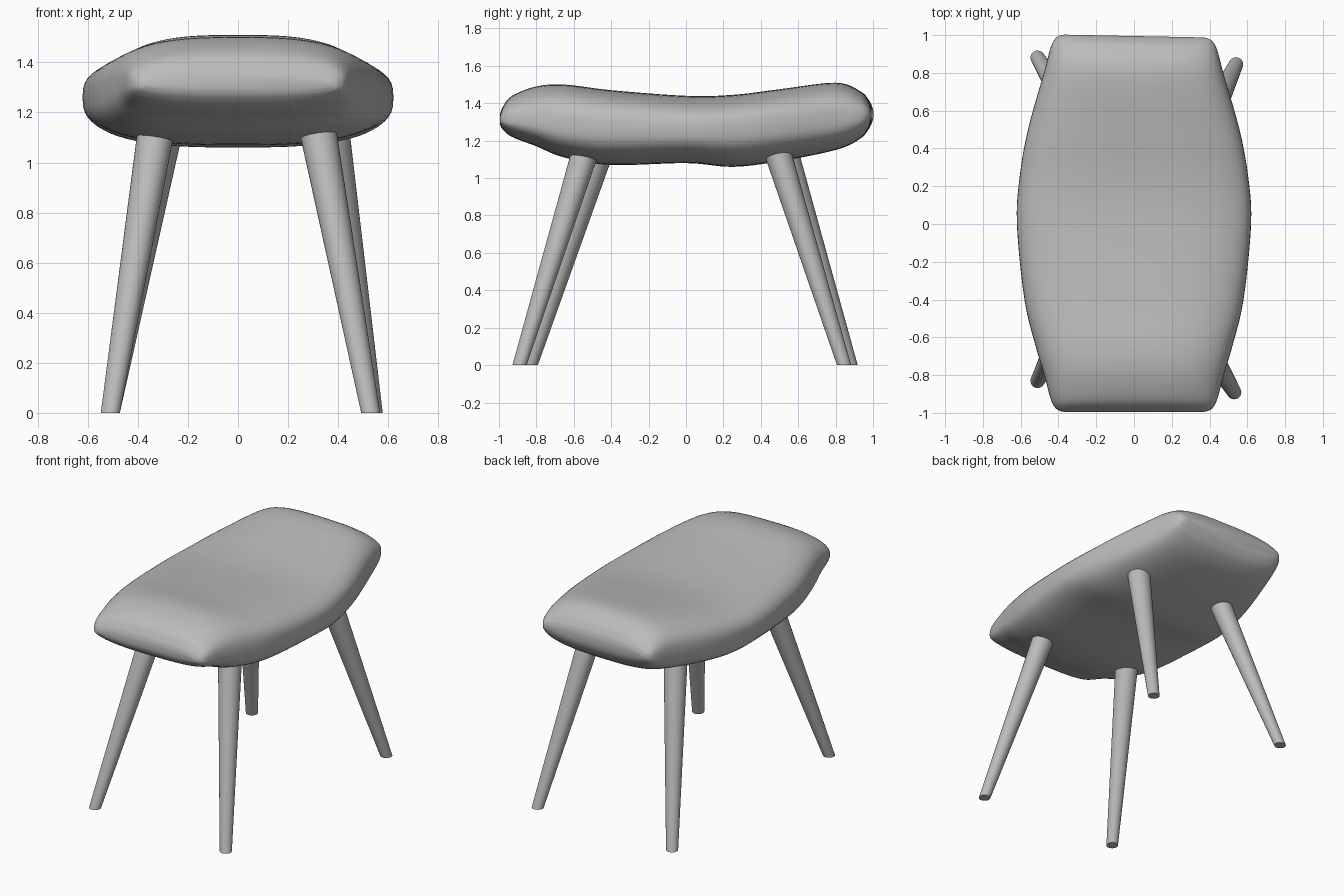
import bpy
import bmesh
import math
from mathutils import Vector

cube = bpy.data.objects.get("Cube")
if cube:
    bpy.data.objects.remove(cube, do_unlink=True)

grey = bpy.data.materials.new("plain_grey")
grey.use_nodes = True
grey.diffuse_color = (0.5, 0.5, 0.5, 1)
grey.node_tree.nodes["Principled BSDF"].inputs["Base Color"].default_value = (0.5, 0.5, 0.5, 1)


def add_object(name, bm, angle):
    bmesh.ops.recalc_face_normals(bm, faces=bm.faces)
    mesh = bpy.data.meshes.new(name)
    bm.to_mesh(mesh)
    bm.free()
    mesh.materials.append(grey)
    obj = bpy.data.objects.new(name, mesh)
    bpy.context.collection.objects.link(obj)
    bpy.ops.object.select_all(action="DESELECT")
    obj.select_set(True)
    bpy.context.view_layer.objects.active = obj
    bpy.ops.object.shade_smooth_by_angle(angle=math.radians(angle))
    return obj


def spline(points, steps):
    """Smooth path through the points, with any number of values in each."""
    pts = [Vector(p) for p in points]
    pts = [pts[0]] + pts + [pts[-1]]
    out = []
    for a, b, c, d in zip(pts, pts[1:], pts[2:], pts[3:]):
        for i in range(steps):
            t = i / steps
            out.append(0.5 * (2 * b + (c - a) * t + (2 * a - 5 * b + 4 * c - d) * t ** 2
                              + (3 * b - a - 3 * c + d) * t ** 3))
    return out + [pts[-1]]


def power(v, e):
    return math.copysign(abs(v) ** e, v)


# Cushion: rounded sections along its length (y, half width, top, rim, bottom)
STATIONS = [
    (-0.995, 0.37, 1.34, 1.31, 1.29),
    (-0.98, 0.41, 1.38, 1.31, 1.26),
    (-0.93, 0.44, 1.44, 1.31, 1.22),
    (-0.8, 0.475, 1.49, 1.30, 1.17),
    (-0.65, 0.52, 1.50, 1.28, 1.11),
    (-0.4, 0.58, 1.47, 1.27, 1.07),
    (0, 0.62, 1.44, 1.26, 1.08),
    (0.25, 0.605, 1.445, 1.265, 1.06),
    (0.5, 0.56, 1.475, 1.28, 1.09),
    (0.8, 0.475, 1.51, 1.31, 1.15),
    (0.93, 0.44, 1.465, 1.33, 1.21),
    (0.98, 0.41, 1.41, 1.34, 1.27),
    (0.995, 0.37, 1.37, 1.34, 1.31),
]
SIDES = 64
bm = bmesh.new()
rings = []
for y, width, top, rim, bottom in spline(STATIONS, 5):
    ring = []
    for i in range(SIDES):
        a = math.tau * i / SIDES
        x = width * power(math.cos(a), 0.7)
        s = power(math.sin(a), 0.7)
        z = rim + s * (top - rim if s > 0 else rim - bottom)
        ring.append(bm.verts.new((x, y - 0.02 * x * max(y, 0), z)))
    rings.append(ring)
for r0, r1 in zip(rings, rings[1:]):
    for i in range(SIDES):
        j = (i + 1) % SIDES
        bm.faces.new((r0[i], r0[j], r1[j], r1[i]))
bm.faces.new(rings[0])
bm.faces.new(rings[-1])
add_object("cushion", bm, 80)

# Splayed tapered legs: foot centre and top centre
LEGS = {
    "front_right_leg": ((-0.51, -0.83), (-0.315, -0.44)),
    "front_left_leg": ((0.53, -0.89), (0.305, -0.52)),
    "back_right_leg": ((-0.51, 0.88), (-0.28, 0.51)),
    "back_left_leg": ((0.54, 0.845), (0.36, 0.47)),
}
HEIGHT = 1.2
for name, (foot, head) in LEGS.items():
    bm = bmesh.new()
    bmesh.ops.create_cone(bm, cap_ends=True, segments=32, radius1=0.038, radius2=0.077, depth=HEIGHT)
    for v in bm.verts:
        centre = foot if v.co.z < 0 else head
        v.co += Vector((centre[0], centre[1], HEIGHT / 2))
    add_object(name, bm, 40)
